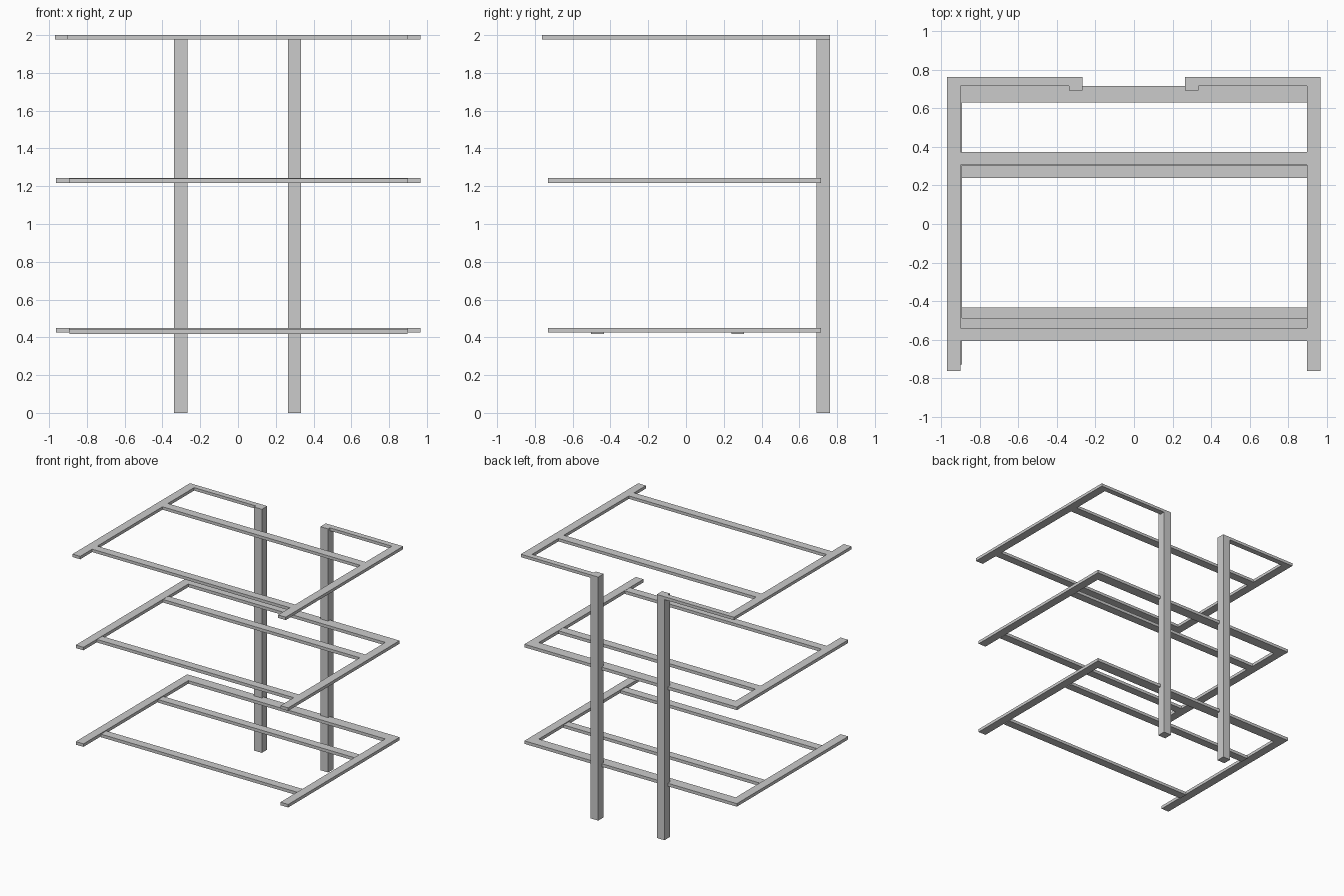
import bpy
import bmesh

if "Cube" in bpy.data.objects:
    bpy.data.objects.remove(bpy.data.objects["Cube"])


def build(name, boxes):
    """One object from axis-aligned bars given as (x0, x1, y0, y1, z0, z1)."""
    bm = bmesh.new()
    for x0, x1, y0, y1, z0, z1 in boxes:
        for v in bmesh.ops.create_cube(bm, size=1)["verts"]:
            v.co.x = x1 if v.co.x > 0 else x0
            v.co.y = y1 if v.co.y > 0 else y0
            v.co.z = z1 if v.co.z > 0 else z0
    mesh = bpy.data.meshes.new(name)
    bm.to_mesh(mesh)
    bm.free()
    obj = bpy.data.objects.new(name, mesh)
    bpy.context.collection.objects.link(obj)


def shelf_frame(name, left, right, y0, y1, z0, z1, backs, crosses, drop=0.0):
    """Two side rails, back rail pieces and two cross rails."""
    inner = (left[1], right[0])
    boxes = [(*left, y0, y1, z0, z1), (*right, y0, y1, z0, z1)]
    boxes += [(*bx, *by, z0, z1) for bx, by in backs]
    boxes += [(*inner, *c, z0 - drop, z1 - drop) for c in crosses]
    build(name, boxes)


# Upright posts
for side, x0, x1 in (("left", -0.338, -0.268), ("right", 0.264, 0.334)):
    build(side + "_post", [(x0, x1, 0.692, 0.762, 0, 2)])

# Top frame, its back rail split between the posts
shelf_frame("top_frame", (-0.97, -0.9), (0.897, 0.967), -0.762, 0.762, 1.976, 2.0,
            [((-0.9, -0.338), (0.716, 0.762)), ((0.334, 0.897), (0.716, 0.762))],
            [(0.305, 0.375), (-0.607, -0.54)])

# Middle and lower frames with full back rails
LEFT, RIGHT, BACK = (-0.963, -0.893), (0.897, 0.967), [((-0.893, 0.897), (0.63, 0.716))]
shelf_frame("middle_frame", LEFT, RIGHT, -0.73, 0.716, 1.218, 1.243, BACK,
            [(0.303, 0.373), (-0.555, -0.487)], 0.002)
shelf_frame("lower_frame", LEFT, RIGHT, -0.73, 0.716, 0.425, 0.45, BACK,
            [(0.24, 0.308), (-0.503, -0.433)], 0.007)
